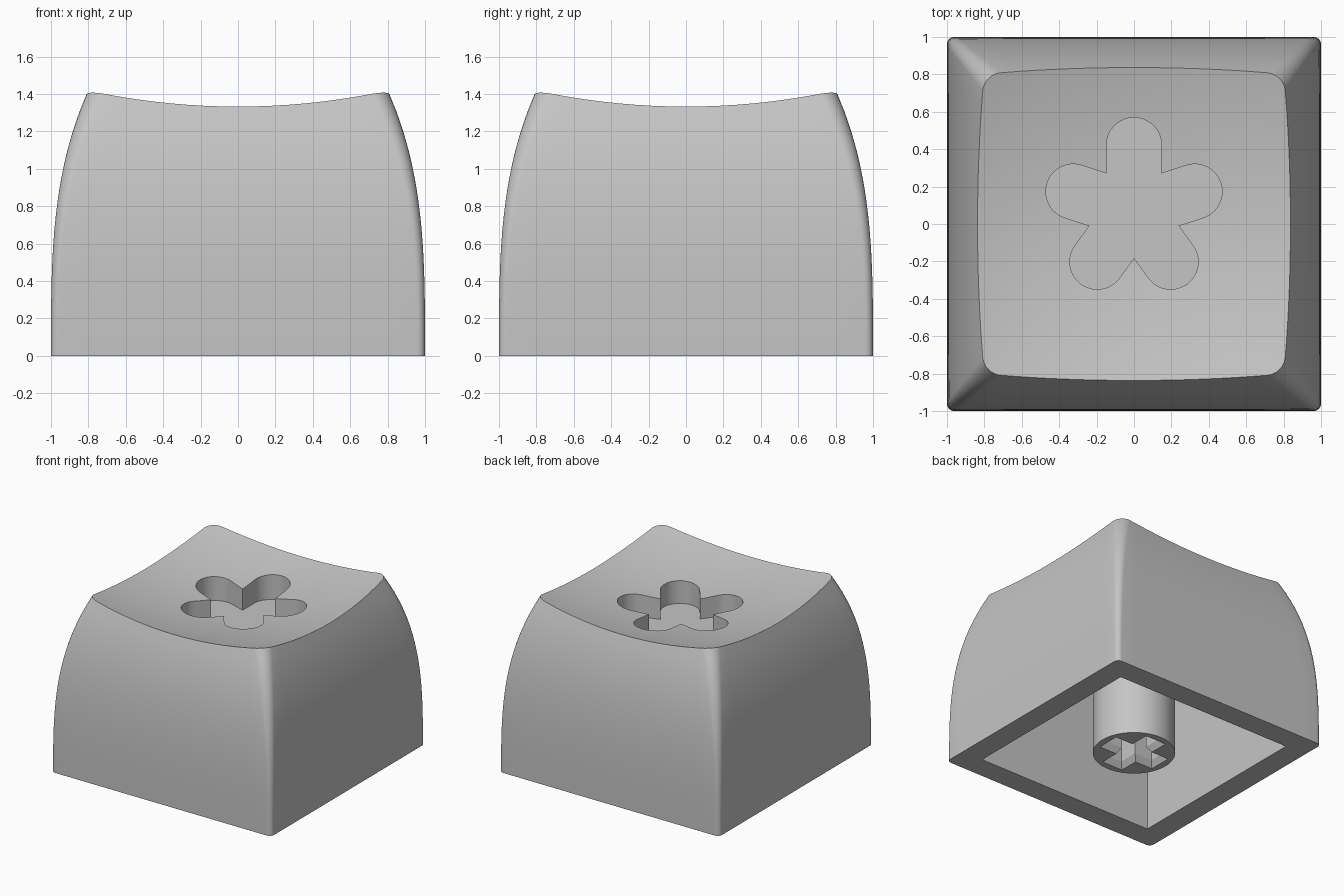
import bpy, bmesh, math
from math import sin, cos, pi

if "Cube" in bpy.data.objects:
    bpy.data.objects.remove(bpy.data.objects["Cube"])

grey = bpy.data.materials.new("plain_grey")
grey.use_nodes = True
colour = (0.56, 0.56, 0.56, 1)
grey.diffuse_color = colour
grey.node_tree.nodes["Principled BSDF"].inputs["Base Color"].default_value = colour


def loft(name, rings):
    """Closed solid skinned through rings of equal length, capped at both ends."""
    bm = bmesh.new()
    loops = [[bm.verts.new(p) for p in ring] for ring in rings]
    n = len(loops[0])
    for a, b in zip(loops, loops[1:]):
        for i in range(n):
            j = (i + 1) % n
            bm.faces.new((a[i], a[j], b[j], b[i]))
    bm.faces.new(loops[0][::-1])
    bm.faces.new(loops[-1])
    bmesh.ops.recalc_face_normals(bm, faces=bm.faces)
    mesh = bpy.data.meshes.new(name)
    bm.to_mesh(mesh)
    bm.free()
    obj = bpy.data.objects.new(name, mesh)
    mesh.materials.append(grey)
    bpy.context.collection.objects.link(obj)
    return obj


def at(points, z):
    return [(x, y, z) for x, y in points]


def activate(obj):
    bpy.ops.object.select_all(action='DESELECT')
    obj.select_set(True)
    bpy.context.view_layer.objects.active = obj


def cut(obj, cutter):
    cutter.hide_render = True
    mod = obj.modifiers.new("cut", 'BOOLEAN')
    mod.operation = 'DIFFERENCE'
    mod.solver = 'EXACT'
    mod.object = cutter
    activate(obj)
    bpy.ops.object.modifier_apply(modifier=mod.name)
    bpy.data.objects.remove(cutter)


def smooth(obj):
    activate(obj)
    bpy.ops.object.shade_smooth_by_angle(angle=math.radians(30))


# Outer shell: bowed sides, rounded corners, spherical dish on top
TOP = 1.41
EDGE, ARC = 16, 8


def dish(x, y):
    return 1.23 + 0.146 * (x * x + y * y)


def outline(z):
    half = 1 - 0.196 * (z / TOP) ** 3.2
    r = 0.04 + 0.055 * (z / TOP) ** 2
    c = half - r
    pts = []
    for k in range(4):
        ca, sa = round(cos(k * pi / 2)), round(sin(k * pi / 2))
        side = [(half, -c + 2 * c * i / EDGE) for i in range(EDGE)]
        side += [(c + r * cos(a), c + r * sin(a))
                 for a in (i * pi / 2 / ARC for i in range(ARC))]
        pts += [(x * ca - y * sa, x * sa + y * ca) for x, y in side]
    return pts


count = 4 * (EDGE + ARC)
rim_z = [TOP] * count
for step in range(16):
    rim_z = [dish(*outline(z)[i]) for i, z in enumerate(rim_z)]

ROWS, RINGS = 20, 24
rings = []
for row in range(ROWS + 1):
    heights = [z * row / ROWS for z in rim_z]
    rings.append([(*outline(z)[i], z) for i, z in enumerate(heights)])
rim = rings[-1]
for k in range(1, RINGS):
    s = 1 - k / RINGS
    rings.append([(x * s, y * s, dish(x * s, y * s)) for x, y, z in rim])
shell = loft("keycap_shell", rings)

# Hollow underside
h = 0.812
square = [(-h, -h), (h, -h), (h, h), (-h, h)]
cut(shell, loft("cavity_cutter", [at(square, -0.1), at(square, 1.0)]))

# Five-petal recess in the dish, the upright petal slightly longer
petal_r, centre_y = 0.147, 0.068
notch = petal_r / sin(pi / 5)
flower = []
for k, reach in enumerate((0.354, 0.341, 0.334, 0.334, 0.341)):
    a = pi / 2 + k * 2 * pi / 5
    cx, cy = reach * cos(a), centre_y + reach * sin(a)
    for i in range(25):
        b = a - pi / 2 + pi * i / 24
        flower.append((cx + petal_r * cos(b), cy + petal_r * sin(b)))
    flower.append((notch * cos(a + pi / 5), centre_y + notch * sin(a + pi / 5)))
cut(shell, loft("flower_cutter", [at(flower, 1.07), at(flower, 1.7)]))
smooth(shell)

# Round mounting stem with a chamfered cross socket
circle = [(0.31 * cos(i * pi / 32), 0.31 * sin(i * pi / 32)) for i in range(64)]
stem = loft("mounting_stem", [at(circle, 0), at(circle, 1.02)])


def cross(length, width):
    pts = []
    for k in range(4):
        ca, sa = round(cos(k * pi / 2)), round(sin(k * pi / 2))
        for x, y in ((length, -width), (length, width), (width, width)):
            pts.append((x * ca - y * sa, x * sa + y * ca))
    return pts


wide, narrow = cross(0.255, 0.095), cross(0.225, 0.065)
cut(stem, loft("socket_cutter", [at(wide, -0.05), at(wide, 0),
                                 at(narrow, 0.05), at(narrow, 0.45)]))
smooth(stem)
